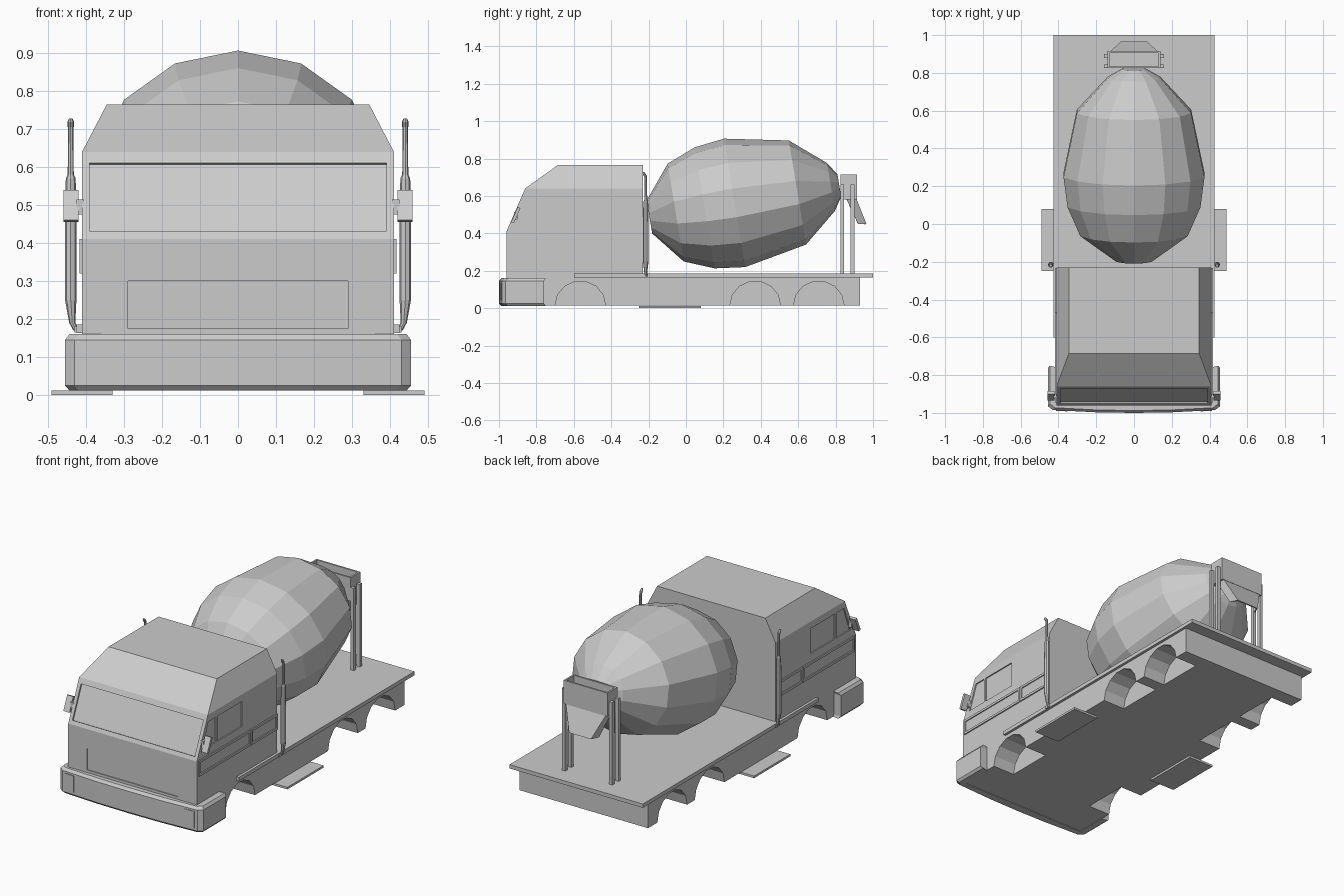
import bpy, bmesh, math
from mathutils import Vector

if "Cube" in bpy.data.objects:
    bpy.data.objects.remove(bpy.data.objects["Cube"], do_unlink=True)

grey = bpy.data.materials.new("plain_grey")
grey.use_nodes = True
grey.diffuse_color = (0.6, 0.6, 0.6, 1)
grey.node_tree.nodes["Principled BSDF"].inputs["Base Color"].default_value = grey.diffuse_color


def finish(name, bm):
    bmesh.ops.recalc_face_normals(bm, faces=bm.faces)
    mesh = bpy.data.meshes.new(name)
    bm.to_mesh(mesh)
    bm.free()
    mesh.materials.append(grey)
    obj = bpy.data.objects.new(name, mesh)
    bpy.context.collection.objects.link(obj)
    return obj


def loft(name, rings, caps=True):
    """Skin a series of equal-length point rings."""
    bm = bmesh.new()
    loops = [[bm.verts.new(p) for p in ring] for ring in rings]
    n = len(loops[0])
    for a, b in zip(loops, loops[1:]):
        for i in range(n):
            j = (i + 1) % n
            bm.faces.new((a[i], a[j], b[j], b[i]))
    if caps:
        bm.faces.new(loops[0])
        bm.faces.new(loops[-1])
    return finish(name, bm)


def box(name, x, y, z):
    rings = [[(x[0], y[0], h), (x[1], y[0], h), (x[1], y[1], h), (x[0], y[1], h)] for h in z]
    return loft(name, rings)


def prism(name, outline, x0, x1):
    """Extrude a side outline of (y, z) points across x."""
    return loft(name, [[(x, y, z) for y, z in outline] for x in (x0, x1)])


def tube(name, stations, sides):
    """Vertical tapered tube from (x, y, z, radius) stations."""
    turn = [2 * math.pi * i / sides for i in range(sides)]
    return loft(name, [[(x + r * math.cos(t), y + r * math.sin(t), z) for t in turn]
                       for x, y, z, r in stations])


def cut(target, cutters):
    for c in cutters:
        mod = target.modifiers.new("cut", "BOOLEAN")
        mod.operation, mod.solver, mod.object = "DIFFERENCE", "EXACT", c
        bpy.context.view_layer.objects.active = target
        bpy.ops.object.modifier_apply(modifier=mod.name)
        bpy.data.objects.remove(c, do_unlink=True)


def span(s, a, b):
    return tuple(sorted((s * a, s * b)))


# Cab: stacked rectangles, raked windscreen and chamfered roof
sections = [(0.16, 0.41, -0.96), (0.41, 0.41, -0.96), (0.64, 0.41, -0.86), (0.765, 0.345, -0.685)]
cab = loft("cab", [[(-w, f, z), (w, f, z), (w, -0.23, z), (-w, -0.23, z)] for z, w, f in sections])

# Windscreen, front grille panel and side window recesses
screen = box("screen_cutter", (-0.39, 0.39), (-0.01, 0.01), (-0.098, 0.098))
screen.location = (0, -0.912, 0.521)
screen.rotation_euler.x = -math.atan2(0.10, 0.23)
bpy.context.view_layer.update()
cutters = [screen, box("grille_cutter", (-0.29, 0.29), (-0.98, -0.955), (0.175, 0.30))]
front_pane = [(-0.91, 0.455), (-0.785, 0.455), (-0.785, 0.60), (-0.855, 0.60)]
rear_pane = [(-0.77, 0.455), (-0.55, 0.455), (-0.55, 0.60), (-0.77, 0.60)]
for s in (-1, 1):
    for pane in (front_pane, rear_pane):
        cutters.append(prism("pane_cutter", pane, s * 0.403, s * 0.43))
cut(cab, cutters)

# Chassis with shallow wheel arches
chassis = box("chassis", (-0.41, 0.41), (-0.955, 0.93), (0.015, 0.165))
arches = []
for y in (-0.565, 0.37, 0.71):
    wheel = [(y + 0.135 * math.cos(math.pi * i / 7), 0.015 + 0.13 * math.sin(math.pi * i / 7))
             for i in range(15)][:14]
    for s in (-1, 1):
        arches.append(prism("arch_cutter", wheel, s * 0.27, s * 0.5))
cut(chassis, arches)
box("deck", (-0.425, 0.425), (-0.60, 1.0), (0.163, 0.185))

# Wraparound bumper: U-shaped outline with bevelled edges
half = [(0.455, -0.76), (0.455, -0.965), (0.43, -0.985), (0.2, -0.997)]
outer = half + [(0, -1.0)] + [(-x, y) for x, y in reversed(half)]
inner = [(-0.405, -0.76), (-0.405, -0.94), (0.405, -0.94), (0.405, -0.76)]
levels = ((0.012, 0.975), (0.025, 1), (0.145, 1), (0.16, 0.975))
bumper = loft("bumper", [[(x * k, y * (k + 1) / 2, z) for x, y in outer] + [(x, y, z) for x, y in inner]
                         for z, k in levels])

for s in (-1, 1):
    side = "left" if s > 0 else "right"
    # Headlight plate following the bumper front
    lamp = [(0.353, -0.992), (0.413, -0.989), (0.413, -0.98), (0.353, -0.98)]
    loft(side + "_headlight", [[(s * x, y, z) for x, y in lamp] for z in (0.04, 0.135)])

    # Raised trim frames along the cab side
    for y in ((-0.945, -0.475), (-0.47, -0.232)):
        frame = box(side + "_trim", span(s, 0.40, 0.417), y, (0.32, 0.41))
        cut(frame, [box("trim_cutter", span(s, 0.411, 0.43), (y[0] + 0.012, y[1] - 0.012), (0.333, 0.397))])

    # Tilted mirror and its arm
    prism(side + "_mirror", [(-0.935, 0.46), (-0.92, 0.455), (-0.885, 0.535), (-0.90, 0.54)],
          s * 0.42, s * 0.459)
    box(side + "_mirror_arm", span(s, 0.405, 0.425), (-0.92, -0.90), (0.475, 0.515))

    # Exhaust stack with hooked tip
    stack = [(0.425, 0.17, 0.008), (0.436, 0.19, 0.008), (0.44, 0.25, 0.015), (0.44, 0.455, 0.015),
             (0.44, 0.57, 0.013), (0.44, 0.58, 0.008), (0.44, 0.71, 0.007)]
    tube(side + "_exhaust", [(s * x, -0.215, z, r) for x, z, r in stack], 8)
    tube(side + "_exhaust_tip", [(s * 0.44, -0.217, 0.705, 0.008), (s * 0.44, -0.224, 0.718, 0.009),
                                 (s * 0.44, -0.228, 0.727, 0.005)], 8)
    box(side + "_exhaust_bracket", span(s, 0.40, 0.43), (-0.24, -0.21), (0.165, 0.18))

    # Low side plate
    box(side + "_side_plate", span(s, 0.33, 0.49), (-0.25, 0.08), (0.0, 0.012))

    # Twin posts holding the hopper
    for y in (0.825, 0.88):
        box(side + "_hopper_post", span(s, 0.14, 0.16), (y, y + 0.02), (0.18, 0.66))

# Mixing drum: faceted rings around a tilted axis
tilt = math.atan(0.165)
up = Vector((0, -math.sin(tilt), math.cos(tilt)))
rings = []
for y, r in ((-0.195, 0.09), (-0.055, 0.265), (0.10, 0.328), (0.26, 0.348), (0.596, 0.282),
             (0.775, 0.13), (0.82, 0.06)):
    centre = Vector((0, y, 0.52 + 0.165 * y))
    angles = [2 * math.pi * i / 14 for i in range(14)]
    rings.append([centre + Vector((1.1 * r * math.sin(a), 0, 0)) + up * r * math.cos(a) for a in angles])
loft("mixing_drum", rings)

# Open hopper and sloping discharge chute
hopper = box("hopper", (-0.14, 0.14), (0.825, 0.915), (0.58, 0.715))
cut(hopper, [box("hopper_cutter", (-0.13, 0.13), (0.835, 0.905), (0.62, 0.8))])
top = [(-0.135, 0.85), (-0.135, 0.905), (0.135, 0.905), (0.135, 0.85)]
low = [(-0.09, 0.92), (-0.07, 0.965), (0.07, 0.965), (0.09, 0.92)]
bm = bmesh.new()
a = [bm.verts.new((x, y, 0.60)) for x, y in top]
b = [bm.verts.new((x, y, 0.45)) for x, y in low]
for i in range(3):
    bm.faces.new((a[i], a[i + 1], b[i + 1], b[i]))
chute = finish("chute", bm)
solid = chute.modifiers.new("thickness", "SOLIDIFY")
solid.thickness = 0.008
